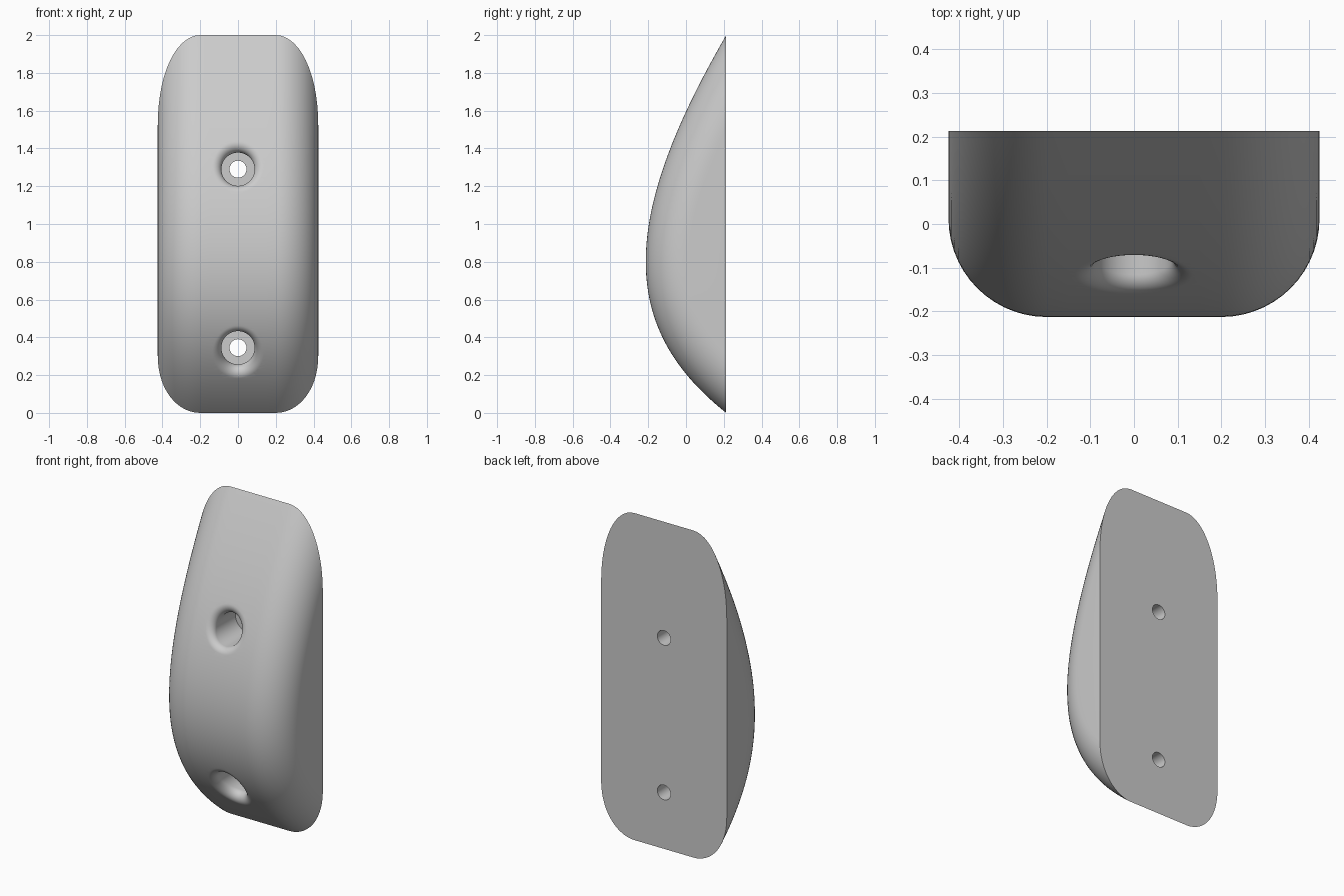
import bpy, bmesh, math
from mathutils import Vector

if "Cube" in bpy.data.objects:
    bpy.data.objects.remove(bpy.data.objects["Cube"])

BACK = 0.213          # y of the flat mounting face
FLAT = 0.2            # half width of the flat part of the crown
ROUND = 0.225         # edge rounding radius
HOLE_R, BORE_R, LIP_R, SHOULDER_Y = 0.088, 0.045, 0.045, 0.1

grey = bpy.data.materials.new("plain_grey")
grey.use_nodes = True
colour = (0.6, 0.6, 0.6, 1)
grey.diffuse_color = colour
grey.node_tree.nodes["Principled BSDF"].inputs["Base Color"].default_value = colour

# Side profile: one cubic curve from the bottom edge to the top edge
DROP = 0.568
P = [Vector((0, BACK, 0)), Vector((0, BACK - DROP, 0.45)),
     Vector((0, BACK - DROP, 1.02)), Vector((0, BACK, 2))]


def profile(t):
    s = 1 - t
    return P[0] * s**3 + P[1] * 3 * s * s * t + P[2] * 3 * s * t * t + P[3] * t**3


def inward(t):
    d = (profile(t + 0.001) - profile(t - 0.001)).normalized()
    return Vector((0, d.z, -d.y))


def crown_y(z):
    lo, hi = 0.0, 1.0
    for _ in range(40):
        mid = (lo + hi) / 2
        lo, hi = (mid, hi) if profile(mid).z < z else (lo, mid)
    return profile(lo).y


def make_object(name, bm):
    bmesh.ops.recalc_face_normals(bm, faces=bm.faces)
    mesh = bpy.data.meshes.new(name)
    bm.to_mesh(mesh)
    bm.free()
    mesh.materials.append(grey)
    obj = bpy.data.objects.new(name, mesh)
    bpy.context.collection.objects.link(obj)
    return obj


def loft(bm, rows, closed=False):
    rows = [[bm.verts.new(p) for p in row] for row in rows]
    for a, b in zip(rows, rows[1:]):
        n = len(a)
        for i in range(n if closed else n - 1):
            j = (i + 1) % n
            bm.faces.new((a[i], a[j], b[j], b[i]))
    return rows


# Body: rounded cross-section swept along the profile, trimmed flat at the back
ARC = 14
half = [(FLAT + ROUND * math.sin(a), ROUND * (1 - math.cos(a)))
        for a in (math.pi / 2 * i / ARC for i in range(ARC + 1))]
section = [(-x, d) for x, d in reversed(half)]
section += [(FLAT * (i / 4 - 1), 0) for i in range(1, 8)] + half
rows = []
for i in range(101):
    t = -0.03 + 1.06 * i / 100
    p, n = profile(t), inward(t)
    row = [p + n * d + Vector((x, 0, 0)) for x, d in section]
    ends = [Vector((v.x, 0.6, v.z)) for v in (row[0], row[-1])]
    rows.append([ends[0]] + row + [ends[1]])
bm = bmesh.new()
loft(bm, rows)
cut = bmesh.ops.bisect_plane(bm, geom=bm.verts[:] + bm.edges[:] + bm.faces[:], dist=1e-5,
                             plane_co=(0, BACK, 0), plane_no=(0, 1, 0), clear_outer=True)
rim = [e for e in bm.edges if e.is_boundary]
bmesh.ops.edgeloop_fill(bm, edges=rim)
body = make_object("body", bm)


def hole_column(angle, zc):
    """Points down one side of a counterbored hole with a rounded lip."""
    def at(r, y):
        return Vector((r * math.cos(angle), y, zc + r * math.sin(angle)))

    def surface(r):
        return crown_y(zc + r * math.sin(angle))
    y0 = surface(HOLE_R)
    slope = (surface(HOLE_R + 0.04) - y0) / 0.04
    stretch = math.hypot(1, slope)
    beta = math.acos(slope / stretch)
    reach = LIP_R / math.tan(beta / 2)
    r_out = HOLE_R + reach / stretch
    a, c, b = at(r_out, surface(r_out)), at(HOLE_R, y0), at(HOLE_R, y0 + reach)
    w = math.sin(beta / 2)
    pts = [at(r_out, -0.6)]
    for i in range(11):
        t = i / 10
        k = ((1 - t)**2, 2 * w * t * (1 - t), t * t)
        pts.append((a * k[0] + c * k[1] + b * k[2]) / sum(k))
    return pts + [at(HOLE_R, SHOULDER_Y), at(BORE_R, SHOULDER_Y), at(BORE_R, 0.5)]


# Screw holes
SEG = 48
for name, z in (("upper", 1.29), ("lower", 0.345)):
    columns = [hole_column(2 * math.pi * i / SEG, z) for i in range(SEG)]
    bm = bmesh.new()
    rings = loft(bm, list(zip(*columns)), closed=True)
    bm.faces.new(rings[0])
    bm.faces.new(rings[-1])
    cutter = make_object(name + "_hole_cutter", bm)
    mod = body.modifiers.new(name + "_hole", 'BOOLEAN')
    mod.operation, mod.solver, mod.object = 'DIFFERENCE', 'EXACT', cutter
    bpy.context.view_layer.objects.active = body
    body.select_set(True)
    bpy.ops.object.modifier_apply(modifier=mod.name)
    bpy.data.objects.remove(cutter)

# Smooth shading with crisp rims
bpy.ops.object.select_all(action='DESELECT')
body.select_set(True)
bpy.context.view_layer.objects.active = body
bpy.ops.object.shade_smooth_by_angle(angle=math.radians(30))
